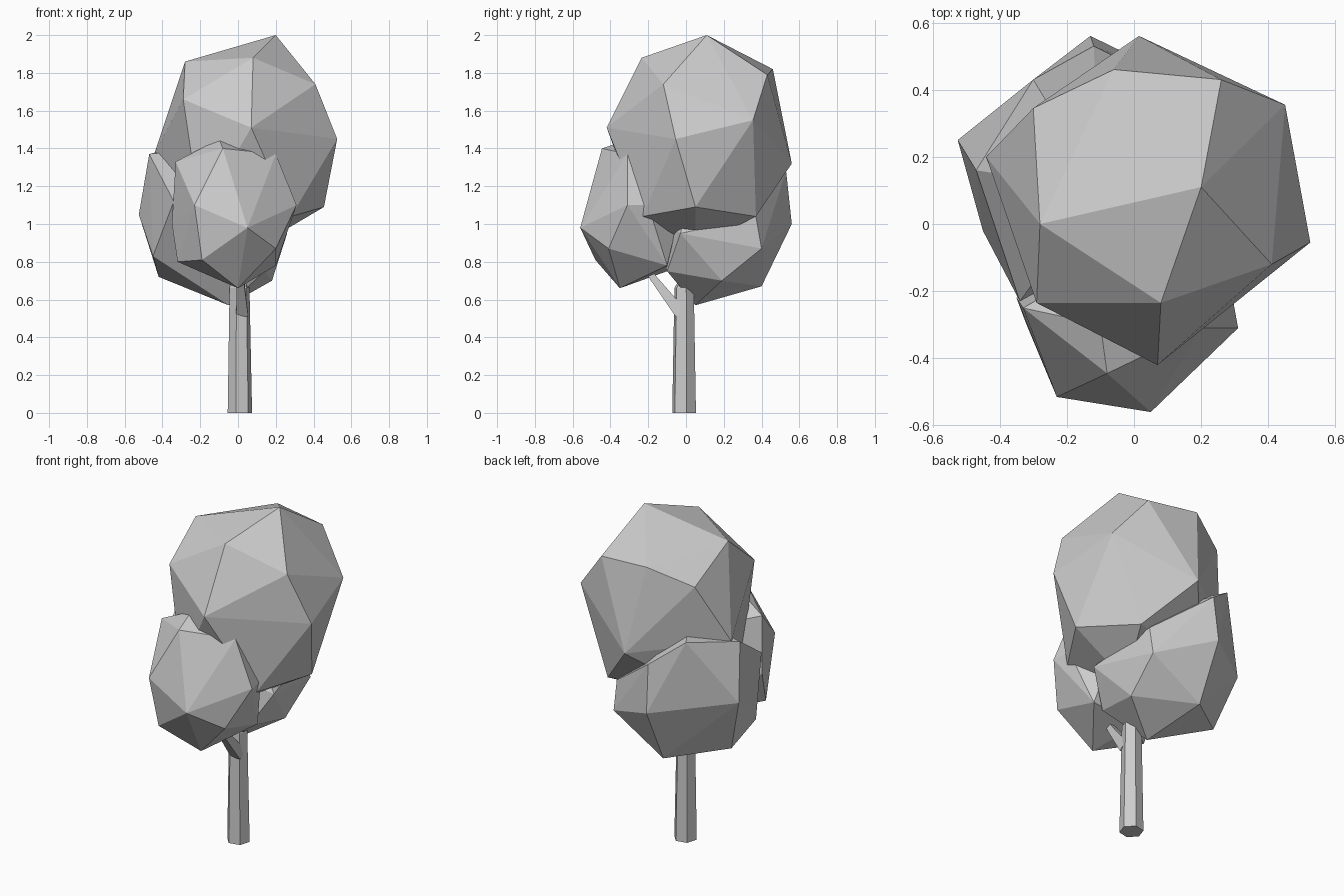
import bpy
import bmesh
from math import sin, cos, radians
from mathutils import Vector

default_cube = bpy.data.objects.get("Cube")
if default_cube:
    bpy.data.objects.remove(default_cube, do_unlink=True)


def make_material(name, colour):
    material = bpy.data.materials.new(name)
    material.use_nodes = True
    material.diffuse_color = colour
    material.node_tree.nodes["Principled BSDF"].inputs["Base Color"].default_value = colour
    return material


plain_grey = make_material("plain grey", (.6, .6, .6, 1))


def finish_object(name, bm):
    """Turn a bmesh into a flat shaded object with the shared material."""
    bmesh.ops.recalc_face_normals(bm, faces=bm.faces)
    mesh = bpy.data.meshes.new(name)
    bm.to_mesh(mesh)
    bm.free()
    mesh.materials.append(plain_grey)
    part = bpy.data.objects.new(name, mesh)
    bpy.context.collection.objects.link(part)
    return part


def make_foliage(name, corners):
    """Wrap a faceted convex clump around a few corner points."""
    bm = bmesh.new()
    for corner in corners:
        bm.verts.new(corner)
    result = bmesh.ops.convex_hull(bm, input=bm.verts)
    unused = [item for item in result["geom_interior"] if isinstance(item, bmesh.types.BMVert)]
    bmesh.ops.delete(bm, geom=unused, context="VERTS")
    return finish_object(name, bm)


def make_limb(name, rings, sides, turn):
    """Loft a tapered limb through rings given as centre, radius and axis."""
    bm = bmesh.new()
    loops = []
    for centre, radius, axis in rings:
        tilt = Vector((0, 0, 1)).rotation_difference(Vector(axis))
        loop = []
        for index in range(sides):
            angle = radians(turn + index * 360 / sides)
            offset = tilt @ Vector((cos(angle), sin(angle), 0)) * radius
            loop.append(bm.verts.new(Vector(centre) + offset))
        loops.append(loop)
    for lower, upper in zip(loops, loops[1:]):
        for index in range(sides):
            following = (index + 1) % sides
            bm.faces.new((lower[index], lower[following], upper[following], upper[index]))
    bm.faces.new(list(reversed(loops[0])))
    bm.faces.new(loops[-1])
    return finish_object(name, bm)


# Trunk: hexagonal and slightly tapered, ending inside the foliage
upright = (0, 0, 1)
make_limb("trunk", [((.01, -.01, 0), .066, upright),
                    ((.008, -.01, .66), .054, upright),
                    ((.01, .03, .76), .04, upright)], sides=6, turn=12)

# Branch: leans forward from the trunk into the front foliage
leaning = (0, -.6, .8)
make_limb("branch", [((.022, -.03, .53), .045, leaning),
                     ((.012, -.17, .71), .026, leaning),
                     ((.01, -.23, .8), .02, leaning)], sides=4, turn=45)

# Large foliage clump at the top
make_foliage("upper_foliage", [
    (.2, .11, 2), (-.28, 0, 1.86), (.08, -.235, 1.88), (.41, -.12, 1.74),
    (.26, .43, 1.79), (-.06, .46, 1.82), (-.3, .345, 1.72),
    (-.29, -.235, 1.66), (.07, -.42, 1.51), (.525, -.055, 1.45),
    (.45, .355, 1.55), (.015, .56, 1.32), (-.44, .2, 1.38),
    (.455, .05, 1.09), (.26, .37, 1.04), (.28, -.23, 1.04),
    (.1, .05, .88), (-.2, -.25, 1.05), (-.25, .25, 1.05)])

# Lower foliage clump towards the back
make_foliage("back_foliage", [
    (-.525, .25, 1.05), (-.13, .56, 1), (.2, .4, .87), (-.13, .4, .67),
    (-.42, .17, .72), (-.45, -.02, .83), (-.12, .53, 1.28),
    (-.3, .43, 1.42), (-.47, .16, 1.37), (-.34, -.23, 1.12),
    (-.05, .05, .57), (.18, .19, .7), (.2, .37, 1.04), (.26, -.03, .95),
    (.14, -.1, .75), (-.1, .1, 1.4)])

# Lower foliage clump towards the front
make_foliage("front_foliage", [
    (.05, -.56, .98), (-.23, -.515, 1.1), (.31, -.31, 1.1),
    (.2, -.41, .87), (0, -.35, .66), (-.19, -.48, .81), (-.32, -.3, .8),
    (-.08, -.445, 1.4), (-.1, -.3, 1.45), (.2, -.31, 1.37),
    (-.33, -.25, 1.33), (-.35, -.22, 1), (.2, -.1, .78),
    (-.1, -.1, .75), (.29, -.2, 1.1), (.1, 0, 1.2)])
